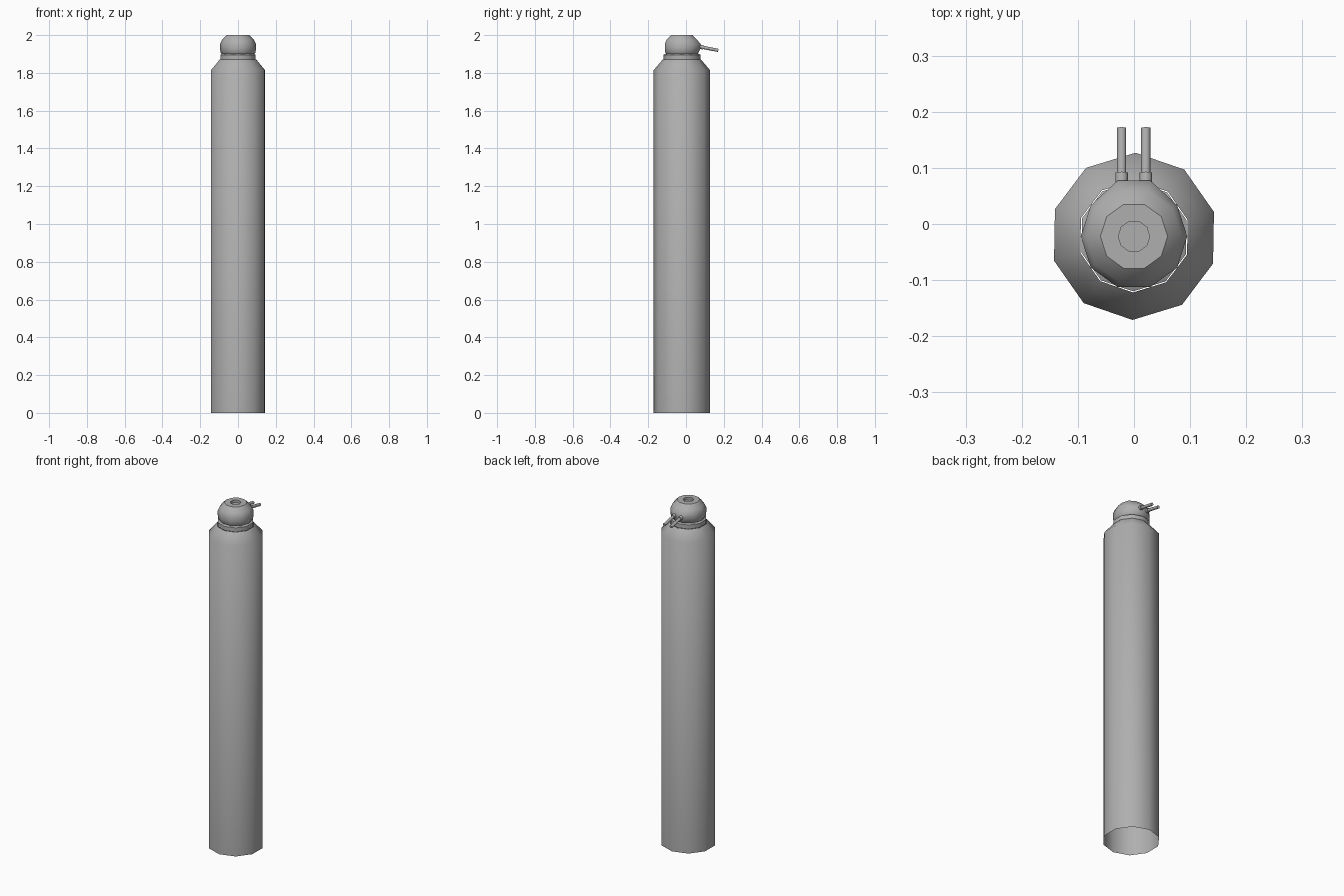
import bpy, bmesh, math
from mathutils import Vector

if "Cube" in bpy.data.objects:
    bpy.data.objects.remove(bpy.data.objects["Cube"])

AXIS_Y = -0.022

# Dark grey finish shared by all parts
dark_grey = bpy.data.materials.new("dark_grey")
dark_grey.diffuse_color = (0.43, 0.43, 0.43, 1)
dark_grey.use_nodes = True
dark_grey.node_tree.nodes["Principled BSDF"].inputs["Base Color"].default_value = dark_grey.diffuse_color


def lathe(name, profile, phase, sides=10, cap_top=False):
    """Revolve (radius, z) points about the can's axis."""
    bm = bmesh.new()
    rings = []
    for r, z in profile:
        ring = []
        for i in range(sides):
            a = math.radians(phase) + 2 * math.pi * i / sides
            ring.append(bm.verts.new((r * math.cos(a), AXIS_Y + r * math.sin(a), z)))
        rings.append(ring)
    for lo, hi in zip(rings, rings[1:]):
        for i in range(sides):
            j = (i + 1) % sides
            bm.faces.new((lo[i], lo[j], hi[j], hi[i]))
    if cap_top:
        bm.faces.new(rings[-1])
    return finish(name, bm)


def finish(name, bm):
    mesh = bpy.data.meshes.new(name)
    bm.to_mesh(mesh)
    bm.free()
    mesh.materials.append(dark_grey)
    obj = bpy.data.objects.new(name, mesh)
    bpy.context.collection.objects.link(obj)
    bpy.ops.object.select_all(action='DESELECT')
    obj.select_set(True)
    bpy.context.view_layer.objects.active = obj
    bpy.ops.object.shade_smooth_by_angle(angle=math.radians(40))
    return obj


def rod(name, start, end, radius, sides=10):
    start, end = Vector(start), Vector(end)
    d = end - start
    bm = bmesh.new()
    bmesh.ops.create_cone(bm, cap_ends=True, segments=sides, radius1=radius,
                          radius2=radius, depth=d.length)
    mat = d.to_track_quat('Z', 'Y').to_matrix().to_4x4()
    mat.translation = (start + end) / 2
    bm.transform(mat)
    return finish(name, bm)


# Tall can with sloping shoulder, open underneath
lathe("can_body", [(0.149, 0), (0.149, 1.815), (0.1, 1.872)], 89)

# Neck ring under the cap
lathe("neck_ring", [(0.098, 1.872), (0.098, 1.896), (0.086, 1.902)], 89)

# Domed cap with a shallow recess on top
dome = lathe("dome_cap", [(0.086, 1.9), (0.093, 1.908), (0.095, 1.93), (0.095, 1.953),
                          (0.085, 1.975), (0.06, 2.0), (0.028, 2.0), (0.028, 1.985)],
             0, cap_top=True)
# Slight bulge at the back where the outlets leave the cap
for v in dome.data.vertices:
    if v.co.y > 0.06 and v.co.z > 1.92:
        v.co.y += 0.009

# Twin outlet tubes with collars at the back
for side, x in (("left", -0.022), ("right", 0.021)):
    rod(f"collar_{side}", (x, 0.06, 1.941), (x, 0.091, 1.935), 0.0115)
    rod(f"outlet_tube_{side}", (x, 0.08, 1.937), (x, 0.171, 1.919), 0.0085)
